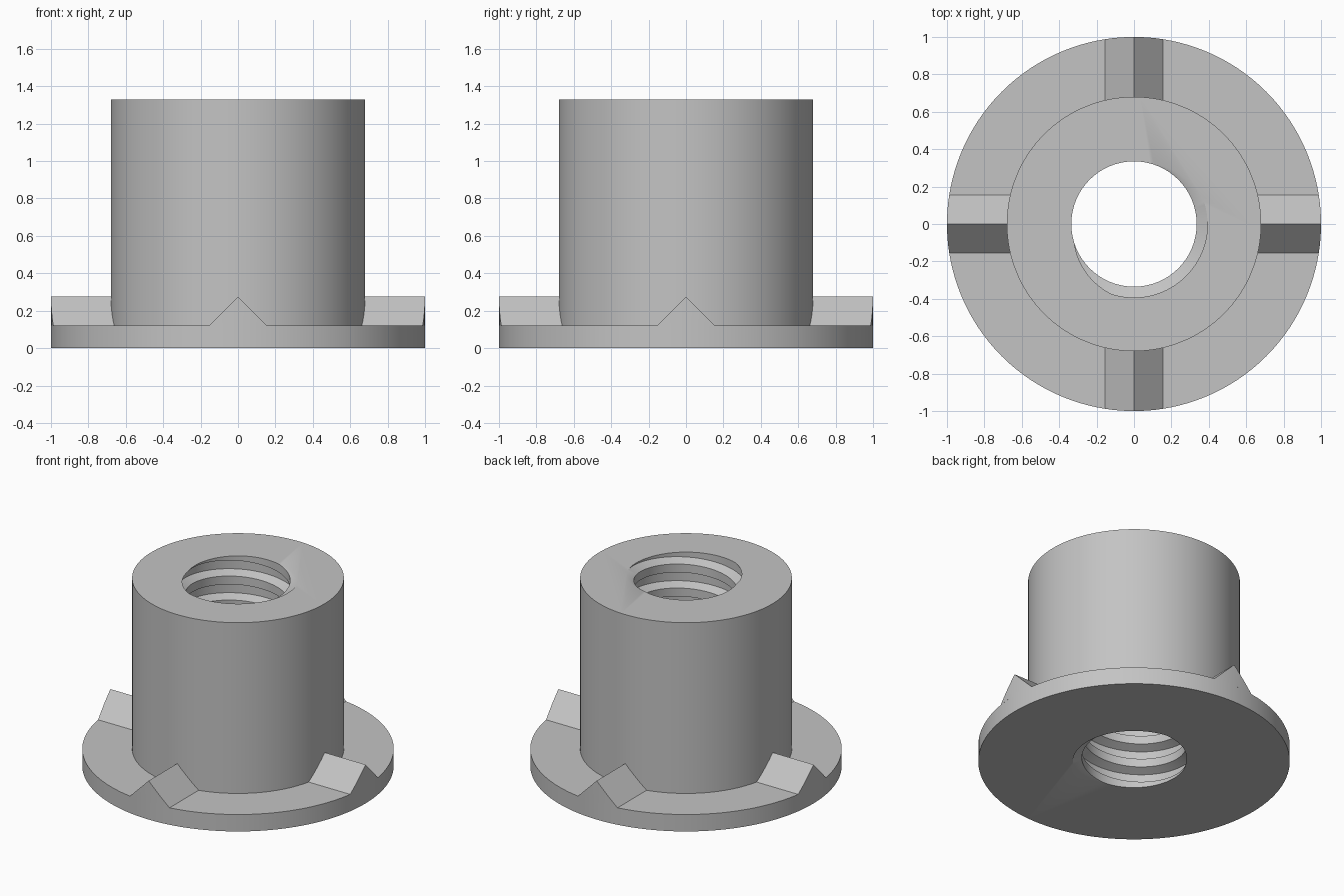
import bpy, bmesh, math

cube = bpy.data.objects.get("Cube")
if cube:
    bpy.data.objects.remove(cube, do_unlink=True)

HEIGHT, FLANGE_TOP = 1.33, 0.12
BODY_R, FLANGE_R = 0.68, 1.0
BORE_R, GROOVE_R, PITCH = 0.335, 0.393, 0.17
SEGMENTS = 128

steel = bpy.data.materials.new("grey steel")
grey = (0.55, 0.55, 0.55, 1)
steel.diffuse_color = grey
steel.use_nodes = True
for node in steel.node_tree.nodes:
    if node.type == "BSDF_PRINCIPLED":
        node.inputs["Base Color"].default_value = grey


def make_object(name, bm):
    bmesh.ops.recalc_face_normals(bm, faces=bm.faces)
    mesh = bpy.data.meshes.new(name)
    bm.to_mesh(mesh)
    bm.free()
    obj = bpy.data.objects.new(name, mesh)
    mesh.materials.append(steel)
    bpy.context.collection.objects.link(obj)
    return obj


def select_only(obj):
    bpy.ops.object.select_all(action="DESELECT")
    obj.select_set(True)
    bpy.context.view_layer.objects.active = obj


def lathe(profile):
    """Closed solid turned from (radius, z) points."""
    bm = bmesh.new()
    rings = []
    for r, z in profile:
        angles = [math.tau * i / SEGMENTS for i in range(SEGMENTS)]
        rings.append([bm.verts.new((r * math.cos(a), r * math.sin(a), z)) for a in angles])
    for low, high in zip(rings, rings[1:]):
        for i in range(SEGMENTS):
            j = (i + 1) % SEGMENTS
            bm.faces.new((low[i], low[j], high[j], high[i]))
    bm.faces.new(rings[0])
    bm.faces.new(rings[-1])
    return bm


def thread_core():
    """Helical core, trimmed flat just beyond both ends of the sleeve."""
    bm = bmesh.new()
    steps = 96
    section = [(0, BORE_R), (0.35, BORE_R), (0.5, GROOVE_R), (0.85, GROOVE_R)]
    first = -math.ceil(HEIGHT / PITCH) - 3
    rows = [(k + t, r) for k in range(first, 4) for t, r in section]
    cols = []
    for i in range(steps):
        turn = i / steps
        a = turn * math.tau
        cols.append([bm.verts.new((r * math.cos(a), r * math.sin(a),
                                   HEIGHT + (t + turn - 0.55) * PITCH)) for t, r in rows])
    for i in range(steps):
        # The last column joins the first one a full pitch higher
        shift = len(section) if i == steps - 1 else 0
        nxt = cols[(i + 1) % steps]
        for j in range(len(rows) - 1 - shift):
            bm.faces.new((cols[i][j], nxt[j + shift], nxt[j + shift + 1], cols[i][j + 1]))
    for z, direction in ((-0.05, -1), (HEIGHT + 0.05, 1)):
        bmesh.ops.bisect_plane(bm, geom=bm.verts[:] + bm.edges[:] + bm.faces[:],
                               plane_co=(0, 0, z), plane_no=(0, 0, direction),
                               clear_outer=True)
    rim = [e for e in bm.edges if e.is_boundary]
    bmesh.ops.holes_fill(bm, edges=rim, sides=0)
    return bm


# Flange and sleeve in one turned piece, with the thread cut through
sleeve = make_object("flanged_sleeve", lathe([
    (FLANGE_R, 0), (FLANGE_R, FLANGE_TOP), (BODY_R, FLANGE_TOP), (BODY_R, HEIGHT)]))
cutter = make_object("thread_cutter", thread_core())
cutter.hide_render = True
cut = sleeve.modifiers.new("thread", "BOOLEAN")
cut.operation = "DIFFERENCE"
cut.solver = "EXACT"
cut.object = cutter
select_only(sleeve)
bpy.ops.object.modifier_apply(modifier=cut.name)
bpy.data.objects.remove(cutter, do_unlink=True)
bpy.ops.object.shade_smooth_by_angle(angle=math.radians(30))

# Four wedge ridges on the flange, ends rounded to its rim
HALF = 0.155
for n, side in enumerate(("left", "back", "right", "front")):
    bm = bmesh.new()
    ys = [HALF * s / 4 for s in range(-4, 5)]
    inner, outer = [], []
    for y in ys:
        z = FLANGE_TOP + HALF - abs(y)
        inner.append(bm.verts.new((0.6, y, z)))
        outer.append(bm.verts.new((math.sqrt(FLANGE_R ** 2 - y * y), y, z)))
    for i in range(len(ys) - 1):
        bm.faces.new((inner[i], outer[i], outer[i + 1], inner[i + 1]))
    bm.faces.new(inner)
    # Rim end as narrow strips standing on the flange
    feet = [outer[0]] + [bm.verts.new((v.co.x, v.co.y, FLANGE_TOP)) for v in outer[1:-1]] + [outer[-1]]
    for i in range(len(ys) - 1):
        corners = dict.fromkeys((feet[i], feet[i + 1], outer[i + 1], outer[i]))
        bm.faces.new(list(corners))
    bm.faces.new([inner[0]] + feet + [inner[-1]])
    ridge = make_object(side + "_ridge", bm)
    ridge.rotation_euler.z = n * math.pi / 2
    select_only(ridge)
    bpy.ops.object.shade_smooth_by_angle(angle=math.radians(30))
